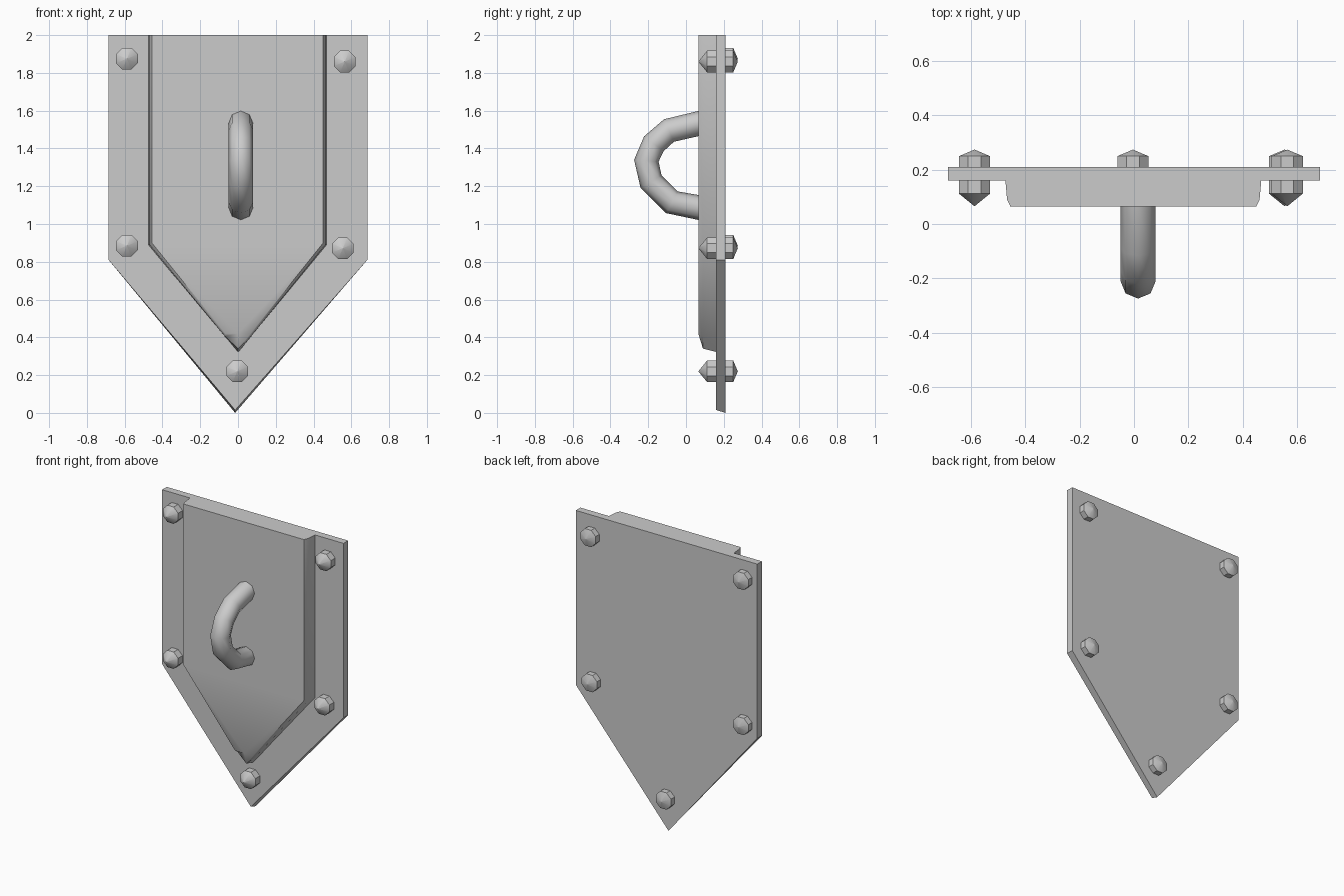
import bpy, bmesh, math
from mathutils import Vector

cube = bpy.data.objects.get("Cube")
if cube:
    bpy.data.objects.remove(cube, do_unlink=True)

metal = bpy.data.materials.new("grey metal")
metal.use_nodes = True
GREY = (0.6, 0.6, 0.6, 1)
metal.diffuse_color = GREY
metal.node_tree.nodes["Principled BSDF"].inputs["Base Color"].default_value = GREY


def loft(name, rings, smooth_angle):
    """Skin a list of equal-length point rings and cap both ends."""
    bm = bmesh.new()
    loops = [[bm.verts.new(p) for p in ring] for ring in rings]
    for a, b in zip(loops, loops[1:]):
        for i in range(len(a)):
            j = (i + 1) % len(a)
            bm.faces.new((a[i], a[j], b[j], b[i]))
    bm.faces.new(loops[0])
    bm.faces.new(loops[-1])
    bmesh.ops.remove_doubles(bm, verts=bm.verts, dist=0.0001)
    bmesh.ops.recalc_face_normals(bm, faces=bm.faces)
    mesh = bpy.data.meshes.new(name)
    bm.to_mesh(mesh)
    bm.free()
    mesh.materials.append(metal)
    obj = bpy.data.objects.new(name, mesh)
    bpy.context.collection.objects.link(obj)
    bpy.ops.object.select_all(action='DESELECT')
    obj.select_set(True)
    bpy.context.view_layer.objects.active = obj
    bpy.ops.object.shade_smooth_by_angle(angle=math.radians(smooth_angle))
    return obj


def layer(outline, y):
    return [(x, y, z) for x, z in outline]


# Pointed back plate
plate = [(-0.685, 2), (-0.685, 0.81), (-0.015, 0), (0.685, 0.81), (0.685, 2)]
front_plate = [(x, max(z, 0.015)) for x, z in plate]
loft("back_plate", [layer(plate, 0.21), layer(front_plate, 0.16)], 30)

# Raised panel with softened front rim and a sloped tip
panel = [(-0.475, 2), (-0.475, 0.89), (-0.07, 0.405), (0, 0.32),
         (0.07, 0.405), (0.47, 0.89), (0.47, 2)]
rim = [(x * 0.985, max(z, 0.34)) for x, z in panel]
face = [(x * 0.96, 2 if z == 2 else max(z + 0.01, 0.42)) for x, z in panel]
loft("raised_panel", [layer(panel, 0.17), layer(rim, 0.09), layer(face, 0.065)], 50)

# Curved pull handle, swept in the y-z plane
path = [Vector((0.015, y, z)) for y, z in
        [(0.08, 1.535), (-0.09, 1.495), (-0.17, 1.425), (-0.21, 1.335),
         (-0.185, 1.225), (-0.075, 1.115), (0.08, 1.085)]]
side = Vector((1, 0, 0))
rings = []
for i, p in enumerate(path):
    along = (path[min(i + 1, len(path) - 1)] - path[max(i - 1, 0)]).normalized()
    out = side.cross(along)
    angles = [math.tau * k / 8 for k in range(8)]
    rings.append([p + 0.065 * (side * math.cos(a) + out * math.sin(a)) for a in angles])
loft("pull_handle", rings, 50)

# Eight-sided bolts: pointed in front, shallow domed head behind
BOLT = [(0.066, 0.001), (0.112, 0.062), (0.25, 0.062), (0.274, 0.001)]
SPOTS = {"upper_right": (-0.588, 1.875), "upper_left": (0.565, 1.86),
         "lower_right": (-0.588, 0.885), "lower_left": (0.555, 0.872),
         "bottom": (-0.004, 0.22)}
for spot, (bx, bz) in SPOTS.items():
    rings = [[(bx + r * math.cos(math.tau * (k + 0.5) / 8), y,
               bz + r * math.sin(math.tau * (k + 0.5) / 8)) for k in range(8)]
             for y, r in BOLT]
    loft(spot + "_bolt", rings, 40)
